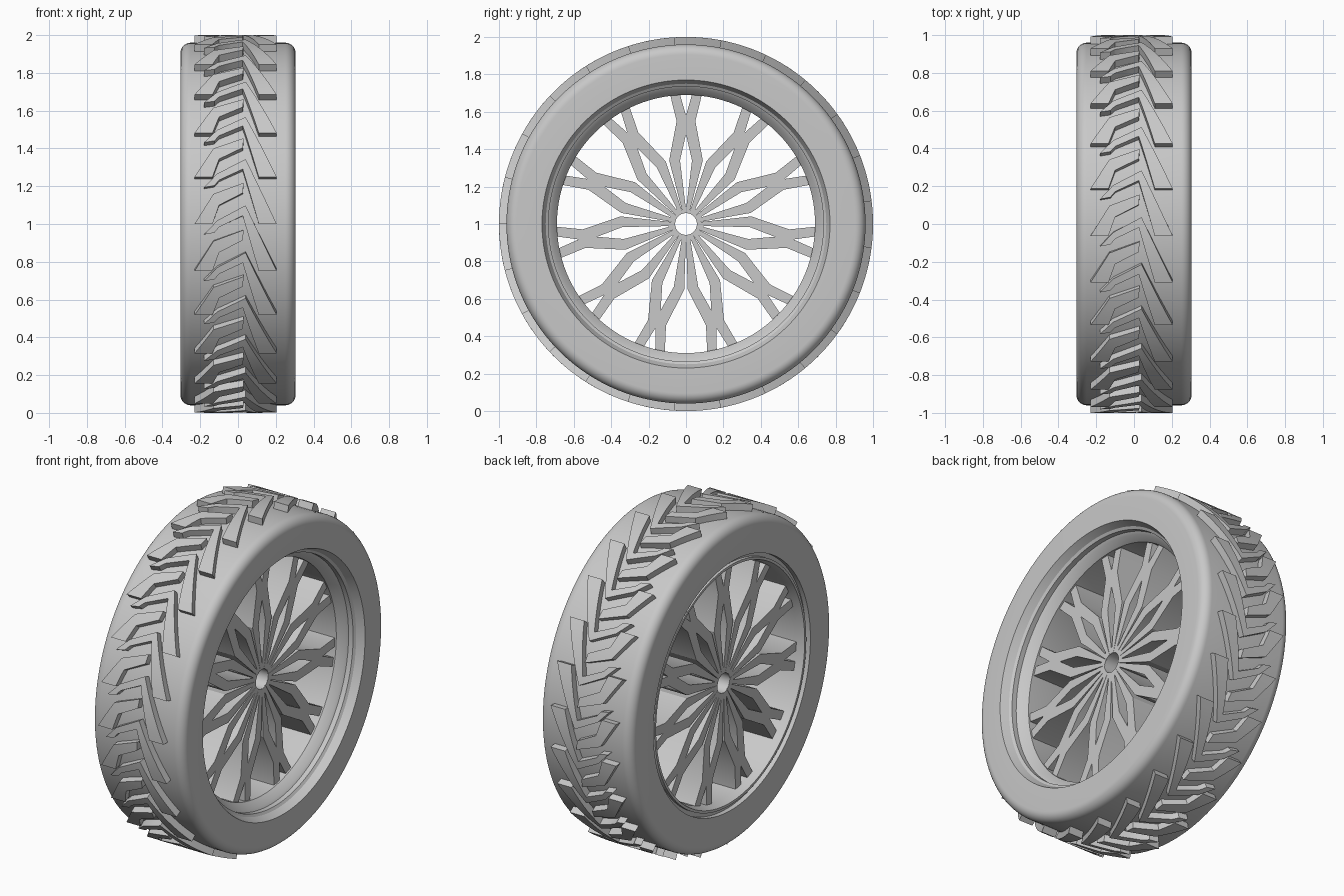
import bpy, bmesh, math
from mathutils import Vector, Matrix

cube = bpy.data.objects.get("Cube")
if cube:
    bpy.data.objects.remove(cube, do_unlink=True)

HALF = 0.305      # half width of the tyre
CROWN = 0.96      # tyre radius under the tread
SEGMENTS = 128

grey = bpy.data.materials.new("plain grey")
grey.use_nodes = True
colour = (0.58, 0.58, 0.58, 1)
grey.diffuse_color = colour
grey.node_tree.nodes["Principled BSDF"].inputs["Base Color"].default_value = colour


def finish(name, bm):
    bmesh.ops.recalc_face_normals(bm, faces=bm.faces[:])
    mesh = bpy.data.meshes.new(name)
    bm.to_mesh(mesh)
    bm.free()
    mesh.materials.append(grey)
    obj = bpy.data.objects.new(name, mesh)
    bpy.context.collection.objects.link(obj)
    bpy.ops.object.select_all(action='DESELECT')
    obj.select_set(True)
    bpy.context.view_layer.objects.active = obj
    bpy.ops.object.shade_smooth_by_angle(angle=math.radians(25))
    return obj


def around(x, r, t):
    """Point at radius r, turned t upward from the front."""
    return Vector((x, -r * math.cos(t), 1 + r * math.sin(t)))


def lathe(name, profile):
    """Turn a closed (x, radius) profile about the axle."""
    bm = bmesh.new()
    rings = [[bm.verts.new(around(x, r, math.tau * i / SEGMENTS)) for x, r in profile]
             for i in range(SEGMENTS)]
    n = len(profile)
    for i in range(SEGMENTS):
        a, b = rings[i], rings[(i + 1) % SEGMENTS]
        for j in range(n):
            k = (j + 1) % n
            bm.faces.new((a[j], a[k], b[k], b[j]))
    return finish(name, bm)


def extrude(bm, offset):
    geom = bmesh.ops.extrude_face_region(bm, geom=bm.faces[:])["geom"]
    moved = [v for v in geom if isinstance(v, bmesh.types.BMVert)]
    bmesh.ops.translate(bm, verts=moved, vec=offset)


def repeat(bm, count):
    """Copy the geometry around the axle."""
    original = bm.verts[:] + bm.edges[:] + bm.faces[:]
    for i in range(1, count):
        new = bmesh.ops.duplicate(bm, geom=original)["geom"]
        verts = [v for v in new if isinstance(v, bmesh.types.BMVert)]
        bmesh.ops.rotate(bm, verts=verts, cent=(0, 0, 1),
                         matrix=Matrix.Rotation(-math.tau * i / count, 3, 'X'))


# Tyre and rim: rounded shoulders, stepped dish on the left, grooved lip on the right
fillet = 0.055
quarter = [math.pi / 2 * i / 8 for i in range(9)]
shoulder = [(HALF - fillet + fillet * math.cos(t), CROWN - fillet + fillet * math.sin(t))
            for t in quarter]
tyre_profile = shoulder + [(-x, r) for x, r in reversed(shoulder)]
tyre_profile += [(-HALF, 0.745), (-0.275, 0.745), (-0.275, 0.72), (-0.295, 0.72),
                 (-0.295, 0.705), (-0.25, 0.69), (0.17, 0.69), (0.21, 0.72),
                 (0.22, 0.735), (0.25, 0.735), (0.26, 0.75), (HALF, 0.77)]
lathe("tyre_and_rim", tyre_profile)

# Hub sleeve, just inside the spoke faces
BACK, FRONT = -0.25, 0.16
lathe("hub_sleeve", [(BACK + 0.002, 0.058), (FRONT - 0.002, 0.058),
                     (FRONT - 0.002, 0.075), (BACK + 0.002, 0.075)])

# Spokes: two mirrored arms that meet, split round a diamond and fork at the rim
arm = [(0, 0.058), (0, 0.09), (0.003, 0.1), (0.032, 0.34), (0, 0.48), (0, 0.58),
       (0.034, 0.7), (0.087, 0.7), (0.05, 0.55), (0.09, 0.34), (0.017, 0.058)]
bm = bmesh.new()
for side, outline in ((1, arm), (-1, arm[::-1])):
    bm.faces.new([bm.verts.new((BACK, side * v, 1 + r)) for v, r in outline])
bmesh.ops.remove_doubles(bm, verts=bm.verts[:], dist=0.0005)
extrude(bm, (FRONT - BACK, 0, 0))
repeat(bm, 11)
finish("spokes", bm)


# Tread blocks: flat outlines of (x, arc) bent onto the crown
def tread(name, outline):
    bm = bmesh.new()
    bm.faces.new([bm.verts.new((x, a, 0)) for x, a in outline])
    bmesh.ops.triangulate(bm, faces=bm.faces[:])
    for i in range(1, 9):
        bmesh.ops.bisect_plane(bm, geom=bm.verts[:] + bm.edges[:] + bm.faces[:],
                               dist=1e-5, plane_co=(0, i * 0.045, 0), plane_no=(0, 1, 0))
    extrude(bm, (0, 0, 0.05))
    for v in bm.verts:
        v.co = around(v.co.x, 0.95 + v.co.z, v.co.y)
    repeat(bm, 25)
    finish(name, bm)


tread("chevron_treads", [(0.205, 0), (0.04, 0.35), (-0.11, 0.27), (-0.18, 0.195),
                         (-0.125, 0.205), (-0.10, 0.235), (0.025, 0.295), (0.11, 0)])
tread("bent_treads", [(-0.23, 0), (-0.135, 0), (-0.10, 0.10), (0.025, 0.165),
                      (0.03, 0.22), (-0.13, 0.16)])
